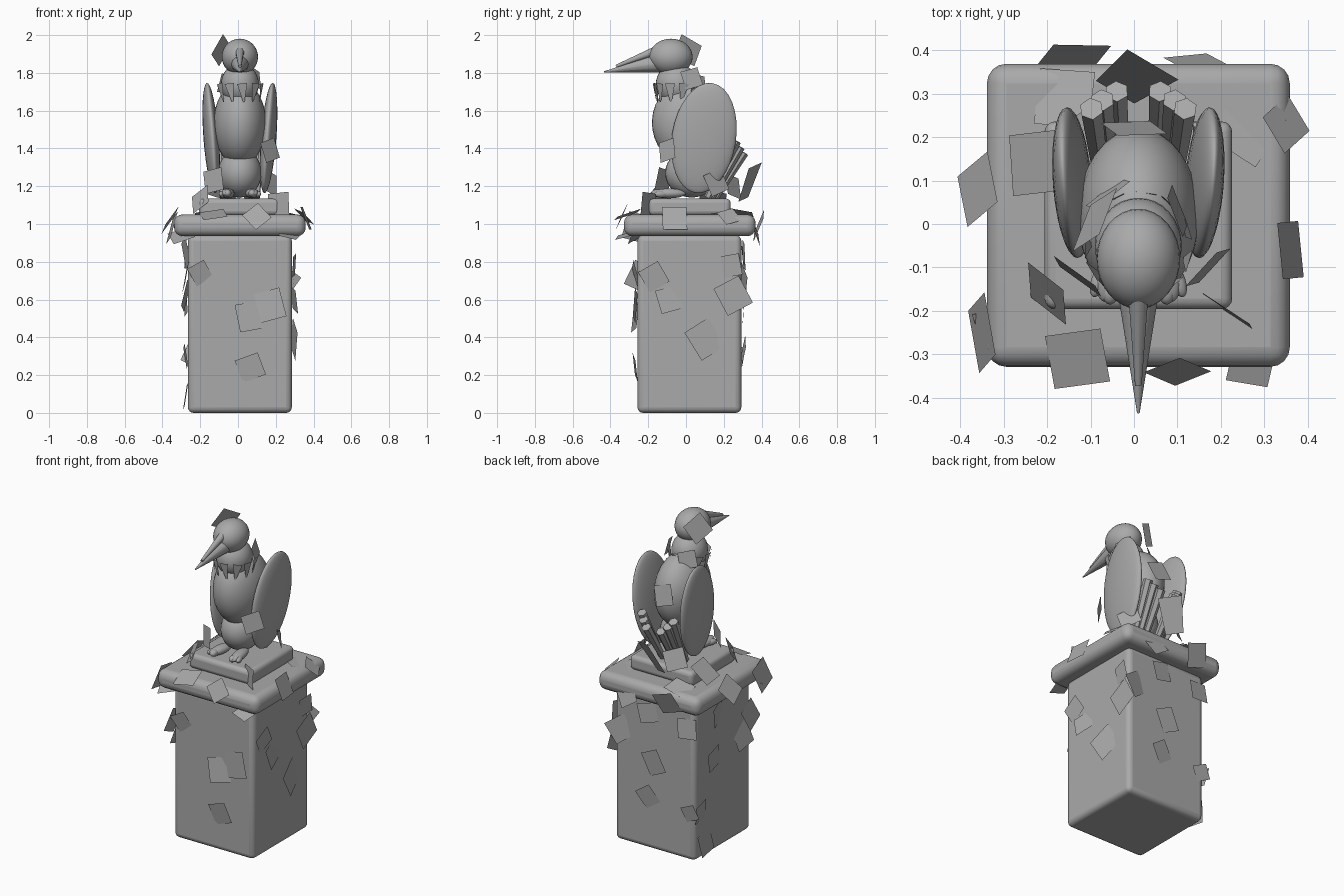
import bpy, math, random
from mathutils import Vector, Matrix, Euler

random.seed(4)
CX = 0.01  # statue axis
stone = bpy.data.materials.new("stone_grey")
stone.diffuse_color = (0.4, 0.4, 0.4, 1)


def finish(ob, name, smooth=True):
    ob.name = name
    ob.data.materials.append(stone)
    if smooth:
        bpy.ops.object.shade_smooth_by_angle(angle=math.radians(40))
    return ob


def block(name, loc, size, bevel):
    bpy.ops.mesh.primitive_cube_add(size=1, location=loc)
    ob = bpy.context.object
    ob.scale = size
    bpy.ops.object.transform_apply(location=False, rotation=False)
    m = ob.modifiers.new("round", 'BEVEL')
    m.width, m.segments = bevel, 4
    return finish(ob, name)


def ball(name, loc, radii, rot=(0, 0, 0)):
    bpy.ops.mesh.primitive_uv_sphere_add(segments=32, ring_count=16, location=loc)
    ob = bpy.context.object
    ob.scale = radii
    ob.rotation_euler = [math.radians(a) for a in rot]
    return finish(ob, name)


def rod(name, a, b, r1, r2, sides, smooth=True):
    a, b = Vector(a), Vector(b)
    d = b - a
    bpy.ops.mesh.primitive_cone_add(vertices=sides, radius1=r1, radius2=r2,
                                    depth=d.length, location=(a + b) / 2)
    ob = bpy.context.object
    ob.rotation_euler = d.to_track_quat('Z', 'Y').to_euler()
    return finish(ob, name, smooth)


def leaf(name, loc, normal, spin, w, h=None, taper=1.0):
    """Flat four-sided plate facing along normal."""
    h = h or w
    q = Vector(normal).to_track_quat('Z', 'Y').to_matrix()
    m = q @ Matrix.Rotation(math.radians(spin), 3, 'Z')
    pts = [(-w / 2 * taper, -h / 2, 0), (w / 2 * taper, -h / 2, 0), (w / 2, h / 2, 0), (-w / 2, h / 2, 0)]
    me = bpy.data.meshes.new(name)
    me.from_pydata([m @ Vector(p) + Vector(loc) for p in pts], [], [(0, 1, 2, 3)])
    ob = bpy.data.objects.new(name, me)
    bpy.context.collection.objects.link(ob)
    me.materials.append(stone)


# Pedestal, cap and plinth
block("pedestal", (CX, 0.018, 0.47), (0.55, 0.55, 0.94), 0.03)
block("pedestal_cap", (CX, 0.02, 0.993), (0.697, 0.697, 0.115), 0.045)
block("plinth", (CX, 0.02, 1.09), (0.432, 0.432, 0.09), 0.025)

# Bird body
ball("body", (CX, 0.02, 1.53), (0.14, 0.2, 0.225), (8, 0, 0))
ball("belly", (CX, 0.03, 1.27), (0.115, 0.14, 0.13))
ball("neck", (CX, -0.05, 1.74), (0.1, 0.11, 0.11))
ball("head", (CX, -0.08, 1.885), (0.096, 0.115, 0.096))

# Beak
rod("lower_beak", (CX, -0.14, 1.852), (CX, -0.435, 1.805), 0.05, 0.003, 12)
rod("upper_beak", (CX, -0.15, 1.92), (CX, -0.37, 1.835), 0.025, 0.008, 10)

# Wings, feet and tail feathers on both sides
for s in (-1, 1):
    ball("wing", (CX + s * 0.152, 0.095, 1.455), (0.04, 0.17, 0.295), (-9, s * 4, s * -3))
    ball("foot", (CX + s * 0.065, -0.09, 1.162), (0.034, 0.09, 0.026), (0, 0, s * 8))
    ball("toe", (CX + s * 0.065, -0.155, 1.163), (0.02, 0.03, 0.02))
    ball("side_toe", (CX + s * 0.09, -0.13, 1.158), (0.018, 0.04, 0.018), (0, 0, s * 20))
    for x, y, z in ((0.05, 0.305, 1.38), (0.083, 0.285, 1.41), (0.108, 0.265, 1.44)):
        rod("tail_feather", (CX + s * x * 0.8, y - 0.15, 1.14), (CX + s * x, y, z),
            0.02, 0.028, 6, False)

# Ruff of pointed feathers round the neck
for i in range(11):
    a = 2 * math.pi * (i + 0.5) / 11
    d = Vector((math.cos(a), math.sin(a), 0))
    leaf("ruff_feather", Vector((CX, -0.05, 1.695)) + d * 0.115,
         d + Vector((0, 0, -0.15)), random.uniform(-12, 12), 0.055, 0.1, 0.15)

# Leaves on each pedestal side: position along the side, height, spin, size
sides = {
    (0, -1): ((0.065, 0.24, 20, 0.13), (0.06, 0.51, 10, 0.13), (0.17, 0.57, 15, 0.14),
              (-0.2, 0.74, 30, 0.1)),
    (1, 0): ((-0.17, 0.72, 30, 0.12), (-0.09, 0.6, 15, 0.12), (0.1, 0.39, 32, 0.15),
             (0.25, 0.62, 28, 0.15), (0.24, 0.78, 10, 0.1)),
    (0, 1): ((0.24, 0.7, 35, 0.14), (0.01, 0.55, 25, 0.12), (0.05, 0.33, 35, 0.11),
             (-0.22, 0.82, 5, 0.12), (-0.24, 0.3, 25, 0.1), (0.05, 0.85, 15, 0.12)),
    (-1, 0): ((0.12, 0.58, 10, 0.13), (-0.16, 0.62, 15, 0.13), (0.08, 0.85, 20, 0.12),
              (-0.24, 0.72, 25, 0.13), (0.25, 0.3, 12, 0.11), (0.2, 0.09, 8, 0.13)),
}
for (nx, ny), rows in sides.items():
    for u, z, spin, size in rows:
        c = (CX + nx * 0.287 if nx else u, 0.018 + ny * 0.287 if ny else u, z)
        n = Vector((nx, ny, 0)) + Vector([random.uniform(-0.2, 0.2) for _ in range(3)])
        leaf("pedestal_leaf", c, n, spin, size, size * random.uniform(0.9, 1.2))

# Leaves lying on and hanging off the cap: centre, facing, spin, size
for c, n, spin, size in (
        ((-0.13, -0.31, 1.05), (-0.1, -0.35, 1), 25, 0.13),
        ((0.1, -0.34, 1.04), (0.05, -1, 0.45), 40, 0.11),
        ((0.215, -0.2, 1.1), (-0.55, -0.83, 0.05), 5, 0.13),
        ((0.36, -0.06, 1.03), (1, 0.1, 0.4), 0, 0.13),
        ((0.35, 0.23, 1.04), (0.7, 0.2, 0.8), 20, 0.1),
        ((0.26, 0.22, 1.05), (0.1, 0.1, 1), 12, 0.13),
        ((-0.16, 0.29, 1.06), (-0.2, 0.2, 1), 40, 0.13),
        ((-0.23, 0.14, 1.12), (-0.7, 0, 0.8), 5, 0.14),
        ((-0.36, 0.08, 1.02), (-0.9, 0.1, 0.6), 30, 0.13),
        ((-0.35, -0.25, 0.98), (-1, -0.1, 0.3), 15, 0.15),
        ((-0.14, 0.385, 0.99), (-0.1, 0.9, -0.35), 20, 0.14),
        ((0.27, -0.32, 0.94), (0.2, -0.3, 1), 45, 0.1),
        ((-0.3, -0.25, 0.94), (-0.2, -0.5, 0.8), 35, 0.12),
        ((0.15, 0.37, 0.96), (0.1, 1, 0.3), 35, 0.12)):
    leaf("cap_leaf", c, n, spin, size)

# Leaves caught on the bird
for c, n, spin, size in (
        ((-0.09, 0.01, 1.92), (-0.85, 0.5, 0.3), 30, 0.13),
        ((0.1, 0.03, 1.77), (0.9, 0.3, 0.2), 15, 0.1),
        ((-0.06, 0.07, 1.74), (-0.6, 0.8, 0.2), 10, 0.1),
        ((0.17, -0.1, 1.39), (0.7, -0.7, 0.15), 15, 0.11),
        ((-0.13, -0.12, 1.23), (-0.6, -0.8, 0.1), 12, 0.12),
        ((-0.2, -0.16, 1.13), (-0.7, -0.5, 0.4), 35, 0.12),
        ((0.17, 0.16, 1.22), (0.8, 0.5, 0.2), 20, 0.12),
        ((0.0, 0.22, 1.56), (0.05, 1, 0.25), 20, 0.12),
        ((-0.1, 0.25, 1.2), (-0.5, 0.8, 0.3), 15, 0.12)):
    leaf("bird_leaf", c, n, spin, size)

# Broad leaf behind the tail
leaf("tail_leaf", (0.0, 0.335, 1.22), (0.35, 0.8, -0.45), 15, 0.14, 0.21, 0.75)
